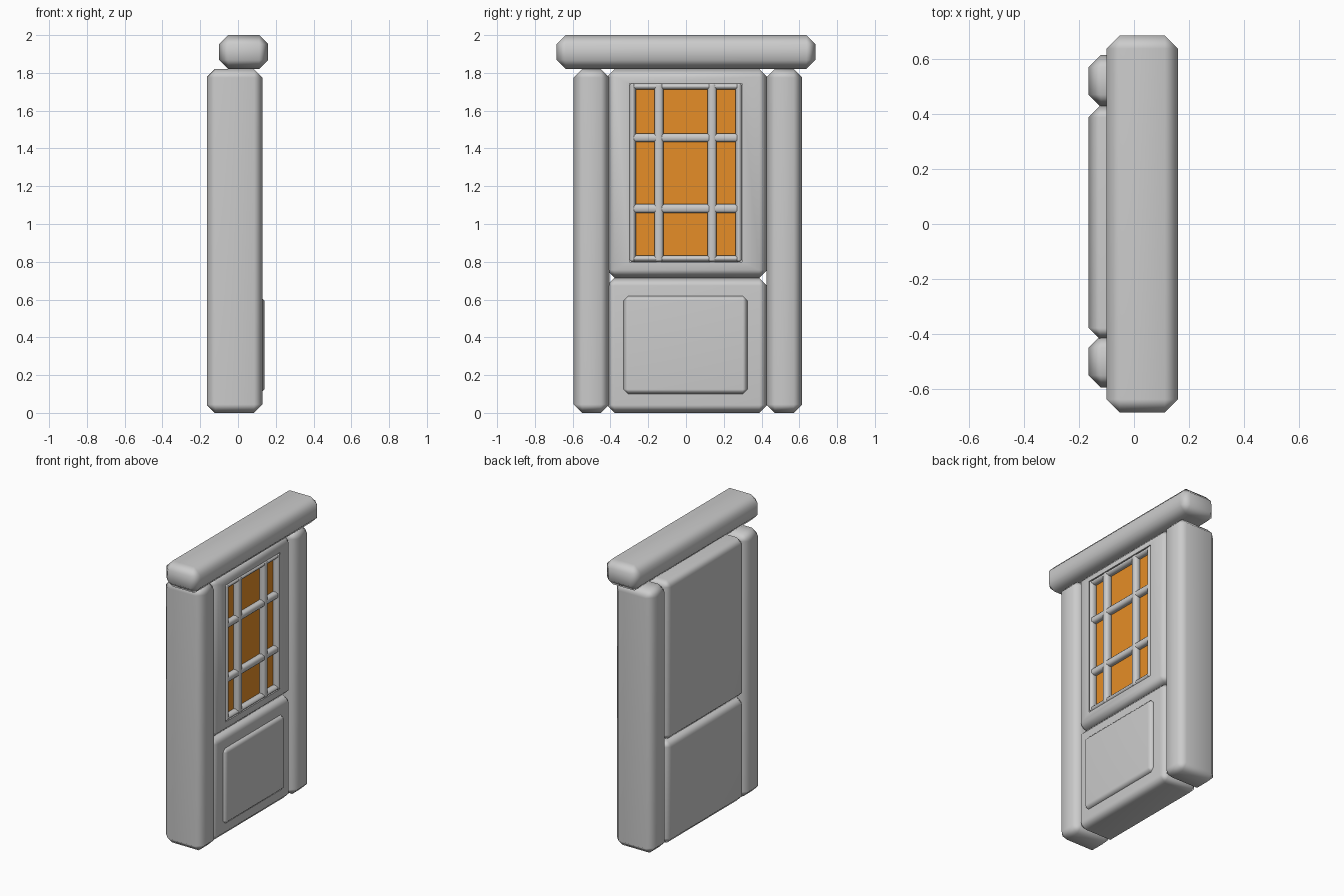
import bpy
import bmesh
import math

cube = bpy.data.objects.get("Cube")
if cube:
    bpy.data.objects.remove(cube, do_unlink=True)


def make_material(name, rgb):
    mat = bpy.data.materials.new(name)
    mat.use_nodes = True
    colour = (*rgb, 1)
    mat.diffuse_color = colour
    mat.node_tree.nodes["Principled BSDF"].inputs["Base Color"].default_value = colour
    return mat


stone = make_material("grey stone", (0.6, 0.6, 0.6))
glass = make_material("amber glass", (0.79, 0.27, 0.02))


def block(name, x, y, z, chamfer, mat=stone, recess=None):
    """Chamfered box from (min, max) ranges; recess sinks an opening into +x."""
    bm = bmesh.new()
    bmesh.ops.create_cube(bm, size=1)
    for v in bm.verts:
        v.co = [r[0] if c < 0 else r[1] for c, r in zip(v.co, (x, y, z))]
    if chamfer:
        bmesh.ops.bevel(bm, geom=bm.edges[:], offset=chamfer, segments=1,
                        profile=0.5, affect='EDGES')
    if recess:
        ry, rz, depth = recess
        front = max(bm.faces, key=lambda f: f.calc_center_median().x)
        mid = front.calc_center_median()
        # First pass outlines the opening, second pass sinks its floor
        for drop in (0, depth):
            bmesh.ops.inset_individual(bm, faces=[front], thickness=0.005)
            for v in front.verts:
                v.co = (x[1] - drop, ry[v.co.y > mid.y], rz[v.co.z > mid.z])
    bmesh.ops.recalc_face_normals(bm, faces=bm.faces[:])
    mesh = bpy.data.meshes.new(name)
    bm.to_mesh(mesh)
    bm.free()
    mesh.materials.append(mat)
    mesh.shade_smooth()
    mesh.set_sharp_from_angle(angle=math.radians(60))
    obj = bpy.data.objects.new(name, mesh)
    bpy.context.collection.objects.link(obj)
    mod = obj.modifiers.new("even shading", 'WEIGHTED_NORMAL')
    mod.keep_sharp = True
    return obj


# Surround: two posts and the lintel
depth = (-0.165, 0.13)
block("right_post", depth, (-0.595, -0.405), (0, 1.82), 0.045)
block("left_post", depth, (0.425, 0.615), (0, 1.82), 0.045)
block("lintel", (-0.1, 0.16), (-0.685, 0.685), (1.82, 2), 0.048)

# Door leaf: lower block with raised panel, upper block with window opening
leaf_x, leaf_y = (-0.165, 0.115), (-0.42, 0.43)
win_y, win_z = (-0.3, 0.297), (0.8, 1.745)
block("lower_door", leaf_x, leaf_y, (0, 0.715), 0.042)
block("raised_panel", (0.03, 0.14), (-0.33, 0.325), (0.1, 0.62), 0.025)
block("upper_door", leaf_x, leaf_y, (0.715, 1.82), 0.042,
      recess=(win_y, win_z, 0.04))

# Window: glass, border and glazing bars
block("window_glass", (0.07, 0.085), (-0.29, 0.29), (0.81, 1.735), 0, glass)
bar_x = (0.072, 0.122)
border = 0.034
uprights = {"border_right": (win_y[0], win_y[0] + border),
            "border_left": (win_y[1] - border, win_y[1]),
            "upright_bar_right": (-0.168, -0.12),
            "upright_bar_left": (0.115, 0.162)}
for name, span in uprights.items():
    block(name, bar_x, span, win_z, 0.012)

bar_x = (0.072, 0.118)
rails = {"border_bottom": (win_z[0], win_z[0] + border),
         "border_top": (win_z[1] - border, win_z[1]),
         "cross_bar_lower": (1.058, 1.106),
         "cross_bar_upper": (1.433, 1.48)}
for name, span in rails.items():
    block(name, bar_x, win_y, span, 0.012)
